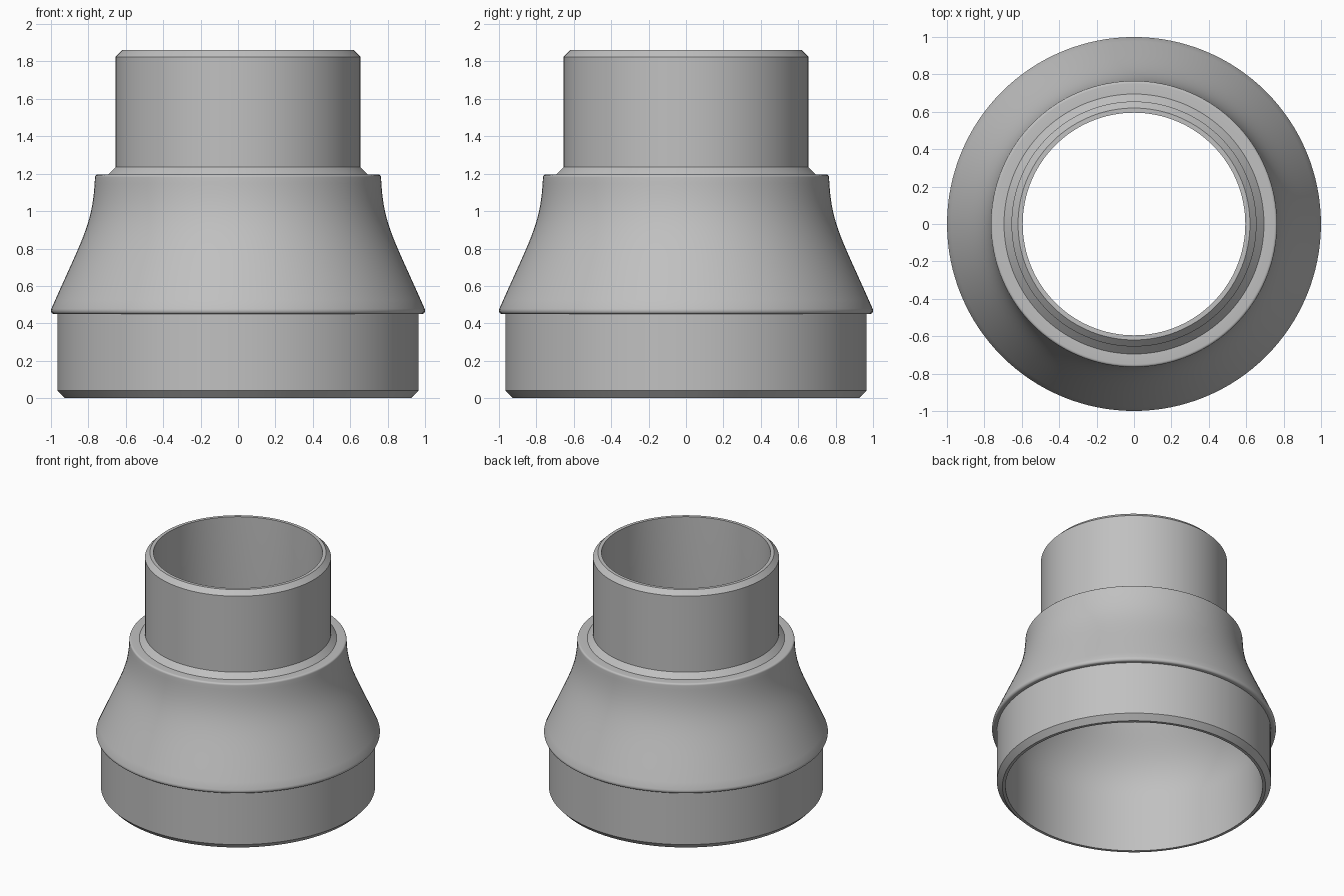
import bpy, bmesh, math
from mathutils import Vector
from mathutils.geometry import interpolate_bezier

SEGMENTS = 128

cube = bpy.data.objects.get("Cube")
if cube:
    bpy.data.objects.remove(cube, do_unlink=True)

grey = bpy.data.materials.new("plain grey")
grey.use_nodes = True
colour = (0.53, 0.53, 0.53, 1)
grey.diffuse_color = colour
grey.node_tree.nodes["Principled BSDF"].inputs["Base Color"].default_value = colour


def curve(a, b, c, d, steps):
    """Bezier run of (radius, height) points."""
    pts = interpolate_bezier(*(Vector((r, z, 0)) for r, z in (a, b, c, d)), steps)
    return [(p.x, p.y) for p in pts]


def lathe(name, profile):
    """Spin a closed (radius, height) profile about z."""
    bm = bmesh.new()
    rings = []
    for i in range(SEGMENTS):
        t = math.tau * i / SEGMENTS
        rings.append([bm.verts.new((r * math.cos(t), r * math.sin(t), z)) for r, z in profile])
    count = len(profile)
    for i in range(SEGMENTS):
        a, b = rings[i], rings[(i + 1) % SEGMENTS]
        for j in range(count):
            k = (j + 1) % count
            bm.faces.new((a[j], b[j], b[k], a[k]))
    bmesh.ops.recalc_face_normals(bm, faces=bm.faces)
    mesh = bpy.data.meshes.new(name)
    bm.to_mesh(mesh)
    bm.free()
    mesh.materials.append(grey)
    obj = bpy.data.objects.new(name, mesh)
    bpy.context.collection.objects.link(obj)
    bpy.ops.object.select_all(action="DESELECT")
    obj.select_set(True)
    bpy.context.view_layer.objects.active = obj
    bpy.ops.object.shade_smooth_by_angle(angle=math.radians(30))
    return obj


# Wide lower spigot with a chamfered foot
lower_spigot = [(0.905, 0), (0.927, 0), (0.965, 0.04), (0.965, 0.45)]
# Rounded lip under the flared body
lip = curve((0.985, 0.45), (0.995, 0.45), (1.003, 0.463), (0.998, 0.478), 6)
# Flared body sweeping in to an upright neck
flare = curve((0.998, 0.478), (0.83, 0.86), (0.775, 0.93), (0.765, 1.18), 24)[1:]
# Rounded shoulder and fillet
shoulder = curve((0.765, 1.18), (0.765, 1.189), (0.76, 1.195), (0.75, 1.195), 6)[1:]
shoulder += [(0.695, 1.195), (0.655, 1.235)]
# Narrow upper spigot with a chamfered rim
upper_spigot = [(0.655, 1.825), (0.62, 1.86), (0.595, 1.86)]
# Hollow bore following the outside
bore = [(0.595, 1.2)]
bore += curve((0.595, 1.2), (0.595, 0.9), (0.905, 0.78), (0.905, 0.42), 24)[1:]

lathe("pipe_reducer", lower_spigot + lip + flare + shoulder + upper_spigot + bore)
